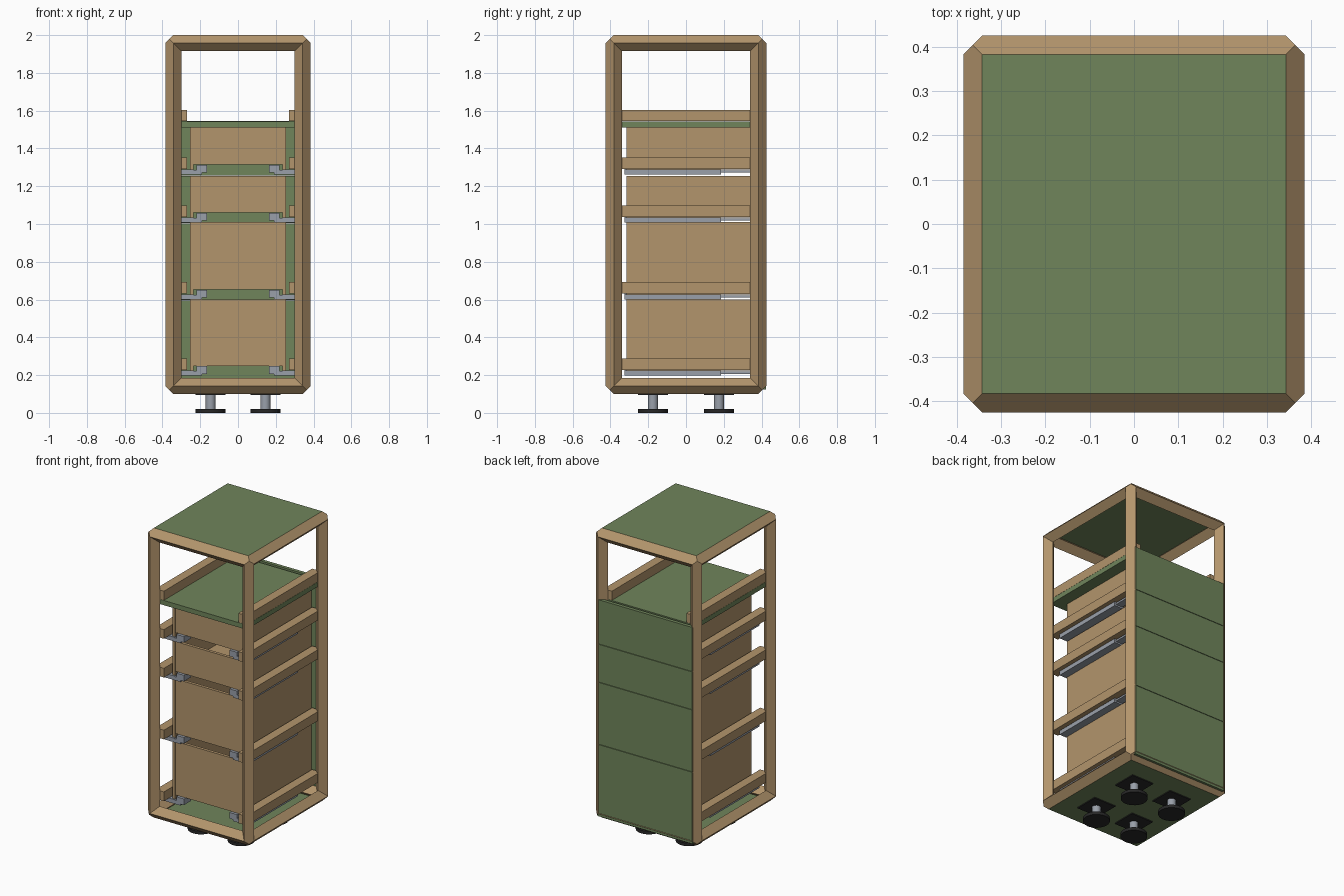
import bpy, bmesh
from mathutils import Vector
from itertools import product

if "Cube" in bpy.data.objects:
    bpy.data.objects.remove(bpy.data.objects["Cube"])


def material(name, rgb):
    m = bpy.data.materials.new(name)
    m.diffuse_color = (*rgb, 1)
    m.use_nodes = True
    m.node_tree.nodes["Principled BSDF"].inputs["Base Color"].default_value = m.diffuse_color
    return m


WOOD = material("wood", (0.45, 0.30, 0.15))
GREEN = material("green_panel", (0.16, 0.235, 0.105))
STEEL = material("steel", (0.32, 0.35, 0.40))
BLACK = material("black_rubber", (0.02, 0.02, 0.02))


def finish(bm, name, mat):
    bmesh.ops.recalc_face_normals(bm, faces=bm.faces)
    me = bpy.data.meshes.new(name)
    bm.to_mesh(me)
    bm.free()
    me.materials.append(mat)
    ob = bpy.data.objects.new(name, me)
    bpy.context.collection.objects.link(ob)
    return ob


def add_hull(bm, points):
    part = bmesh.new()
    for p in points:
        part.verts.new(p)
    bmesh.ops.convex_hull(part, input=part.verts)
    bmesh.ops.dissolve_limit(part, angle_limit=0.01, verts=part.verts, edges=part.edges)
    tmp = bpy.data.meshes.new("tmp")
    part.to_mesh(tmp)
    part.free()
    bm.from_mesh(tmp)
    bpy.data.meshes.remove(tmp)


def boxes(name, mat, *ranges):
    """One object from boxes given as (x0, x1, y0, y1, z0, z1)."""
    bm = bmesh.new()
    for r in ranges:
        add_hull(bm, product(r[0:2], r[2:4], r[4:6]))
    return finish(bm, name, mat)


def cylinder(name, mat, x, y, z0, z1, r0, r1):
    bpy.ops.mesh.primitive_cone_add(vertices=32, radius1=r0, radius2=r1, depth=z1 - z0,
                                    location=(x, y, (z0 + z1) / 2))
    ob = bpy.context.object
    ob.name = name
    ob.data.materials.append(mat)
    bpy.ops.object.shade_smooth_by_angle()


# Outer frame: square beams turned 45 degrees, with mitred corners
H = 0.0425
C = Vector((0.3425, 0.3825, 0.9075))
MID = Vector((0, 0, 1.05))
AXES = [Vector((1, 0, 0)), Vector((0, 1, 0)), Vector((0, 0, 1))]
for a, label in enumerate(("cross_beams", "depth_beams", "posts")):
    b, c = (a + 1) % 3, (a + 2) % 3
    bm = bmesh.new()
    for sb, sc in product((-1, 1), repeat=2):
        centre = MID + AXES[b] * C[b] * sb + AXES[c] * C[c] * sc
        add_hull(bm, [centre + AXES[a] * C[a] * e + d * H * s
                      for e in (-1, 1) for d in (AXES[b], AXES[c]) for s in (-1, 1)])
    finish(bm, "frame_" + label, WOOD)
bm = bmesh.new()
for s in product((-1, 1), repeat=3):
    sign = Vector(s)
    corner = MID + C * sign
    tips = [corner + ax * H * k for ax, k in zip(AXES, s)]
    add_hull(bm, tips + [corner, corner + sign * H / 2])
finish(bm, "frame_corners", WOOD)

# Top, bottom and shelf panels
boxes("top_panel", GREEN, (-0.3425, 0.3425, -0.3825, 0.3825, 1.98, 2.0))
boxes("bottom_panel", GREEN, (-0.3425, 0.3425, -0.3825, 0.3825, 0.10, 0.12))
boxes("shelf_panel", GREEN, (-0.33, 0.33, -0.3825, 0.3825, 1.512, 1.543))

# Side rails
for i, z in enumerate((0.227, 0.632, 1.038, 1.292, 1.544)):
    boxes(f"side_rails_{i + 1}", WOOD,
          *[(*sorted((k * 0.27, k * 0.33)), -0.3825, 0.3825, z, z + 0.06) for k in (-1, 1)])

# Drawers: slide height, box top, face panel bottom, face panel top
for i, (s, top, p0, p1) in enumerate(((0.197, 0.60, 0.125, 0.595), (0.60, 1.01, 0.598, 1.003),
                                      (1.008, 1.255, 1.006, 1.253), (1.262, 1.51, 1.256, 1.545))):
    n = i + 1
    sides, slides, clips = [], [], []
    for k in (-1, 1):
        def m(x0, x1, *rest):
            return (*sorted((k * x0, k * x1)), *rest)
        sides.append(m(0.235, 0.255, -0.315, 0.40, s + 0.027, top))
        slides.append(m(0.235, 0.305, -0.325, 0.185, s, s + 0.027))
        slides.append(m(0.245, 0.295, 0.185, 0.37, s + 0.01, s + 0.022))
        clips.append(m(0.165, 0.22, -0.325, -0.25, s + 0.01, s + 0.05))
        clips.append(m(0.19, 0.27, -0.325, -0.25, s, s + 0.024))
    boxes(f"drawer_sides_{n}", WOOD, *sides)
    boxes(f"drawer_ends_{n}", WOOD, (-0.235, 0.235, -0.31, -0.29, s + 0.066, top),
          (-0.235, 0.235, 0.38, 0.40, s + 0.066, top))
    boxes(f"drawer_bottom_{n}", WOOD, (-0.235, 0.235, -0.31, 0.40, s + 0.052, s + 0.066))
    boxes(f"drawer_slides_{n}", STEEL, *slides)
    boxes(f"drawer_clips_{n}", STEEL, *clips)
    boxes(f"drawer_face_{n}", GREEN, (-0.345, 0.345, 0.40, 0.423, p0, p1))

# Levelling feet
for j, (sx, sy) in enumerate(product((-1, 1), repeat=2)):
    x, y = sx * 0.145, sy * 0.175
    boxes(f"foot_plate_{j + 1}", BLACK, (x - 0.08, x + 0.08, y - 0.08, y + 0.08, 0.094, 0.102))
    cylinder(f"foot_stem_{j + 1}", STEEL, x, y, 0.015, 0.096, 0.026, 0.026)
    cylinder(f"foot_pad_{j + 1}", BLACK, x, y, 0.0, 0.02, 0.08, 0.08)
